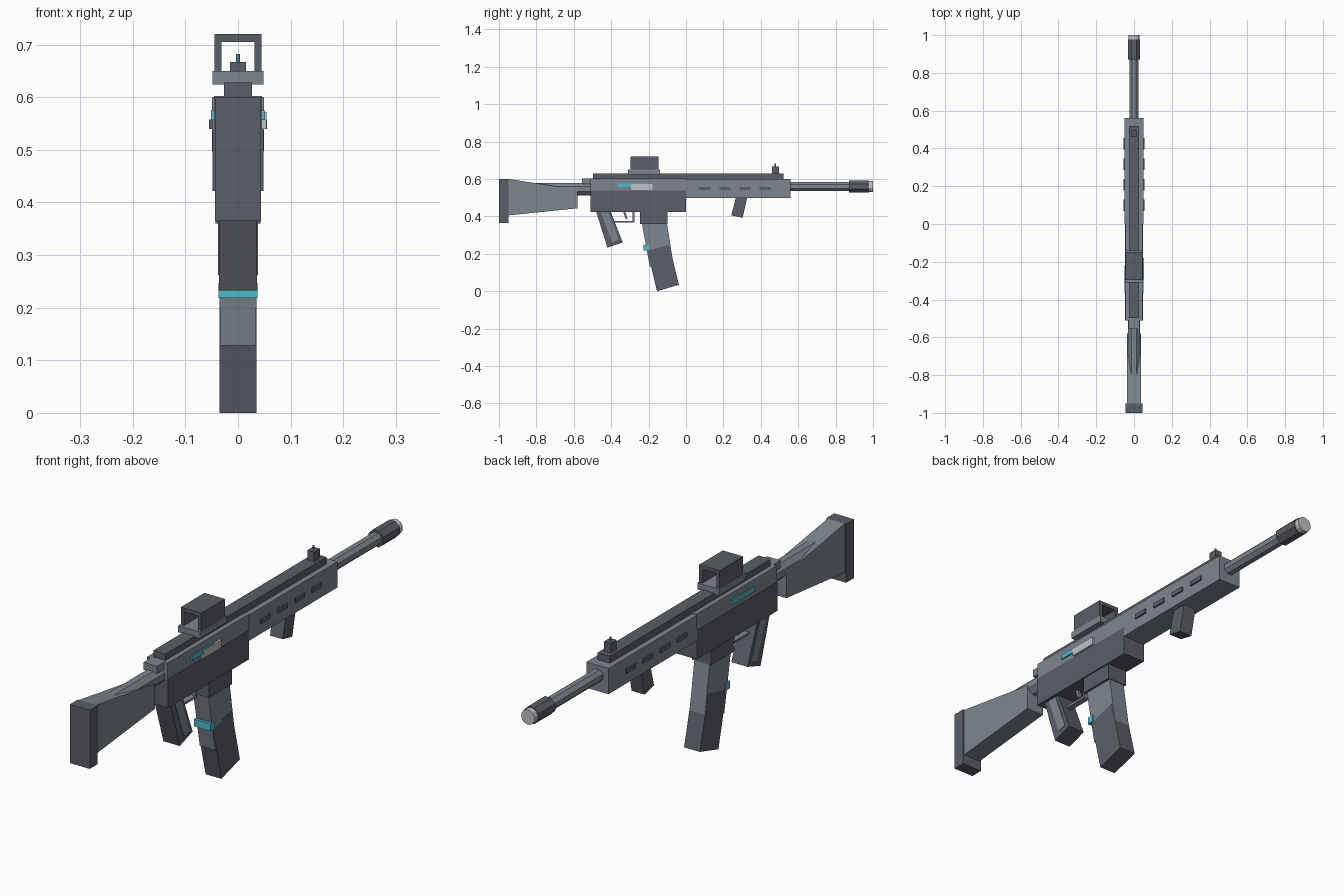
import bpy
import bmesh
import math
from mathutils import Matrix

default = bpy.data.objects.get("Cube")
if default:
    bpy.data.objects.remove(default, do_unlink=True)


def material(name, color):
    mat = bpy.data.materials.new(name)
    mat.use_nodes = True
    rgba = (*color, 1.0)
    mat.diffuse_color = rgba
    mat.node_tree.nodes["Principled BSDF"].inputs["Base Color"].default_value = rgba
    return mat


steel = material("blue grey steel", (0.21, 0.24, 0.275))
dark = material("dark grey polymer", (0.105, 0.112, 0.135))
bright = material("bright metal", (0.53, 0.54, 0.55))
cyan = material("cyan accent", (0.08, 0.50, 0.60))


def finish(name, bm, mat):
    bmesh.ops.recalc_face_normals(bm, faces=bm.faces)
    mesh = bpy.data.meshes.new(name)
    bm.to_mesh(mesh)
    bm.free()
    mesh.materials.append(mat)
    obj = bpy.data.objects.new(name, mesh)
    bpy.context.collection.objects.link(obj)
    return obj


def prism(name, outline, x_range, mat):
    """Extrude a side outline of (y, z) points across the x range."""
    bm = bmesh.new()
    left, right = x_range
    face = bm.faces.new([bm.verts.new((left, y, z)) for y, z in outline])
    moved = bmesh.ops.extrude_face_region(bm, geom=[face])["geom"]
    verts = [v for v in moved if isinstance(v, bmesh.types.BMVert)]
    bmesh.ops.translate(bm, verts=verts, vec=(right - left, 0, 0))
    return finish(name, bm, mat)


def sym(half):
    return (-half, half)


def box(name, y, z, x_range, mat):
    outline = [(y[0], z[0]), (y[1], z[0]), (y[1], z[1]), (y[0], z[1])]
    return prism(name, outline, x_range, mat)


def tube(name, y, height, radius, sides, mat):
    """Faceted cylinder along y with a flat facet on top."""
    bm = bmesh.new()
    bmesh.ops.create_cone(bm, cap_ends=True, segments=sides, radius1=radius,
                          radius2=radius, depth=y[1] - y[0])
    spin = Matrix.Rotation(math.pi / sides, 4, "Z")
    lay = Matrix.Rotation(math.pi / 2, 4, "X")
    place = Matrix.Translation((0, sum(y) / 2, height))
    bm.transform(place @ lay @ spin)
    return finish(name, bm, mat)


# Stock and buffer tube
box("butt_pad", (-1.0, -0.95), (0.365, 0.60), sym(0.044), dark)
prism("stock", [(-0.95, 0.405), (-0.58, 0.443), (-0.58, 0.543), (-0.95, 0.60)],
      sym(0.038), steel)
tube("buffer_tube", (-0.85, -0.48), 0.545, 0.035, 8, steel)
box("charging_handle", (-0.555, -0.50), (0.572, 0.602), sym(0.03), steel)

# Receiver, handguard and rail
box("upper_receiver", (-0.51, 0.0), (0.535, 0.602), sym(0.046), steel)
box("lower_receiver", (-0.51, 0.0), (0.422, 0.537), sym(0.048), dark)
box("handguard", (0.0, 0.56), (0.497, 0.60), sym(0.049), steel)
box("top_rail", (-0.497, 0.52), (0.595, 0.628), sym(0.027), dark)

# Receiver details and handguard vents
box("ejection_port", (-0.295, -0.18), (0.54, 0.572), (0.04, 0.054), bright)
box("cyan_strip", (-0.365, -0.22), (0.557, 0.575), sym(0.051), cyan)
for side, label in ((-1, "right"), (1, "left")):
    for i in range(4):
        start = 0.07 + 0.108 * i
        box(f"vent_{label}_{i + 1}", (start, start + 0.06), (0.54, 0.558),
            sorted((side * 0.045, side * 0.055)), dark)

# Barrel and muzzle
tube("barrel", (0.54, 0.90), 0.56, 0.026, 8, steel)
tube("muzzle_brake", (0.872, 0.978), 0.56, 0.035, 8, dark)
tube("muzzle_tip", (0.96, 1.0), 0.56, 0.030, 12, bright)

# Optic: base plate and open hood
box("optic_base", (-0.31, -0.14), (0.624, 0.65), sym(0.048), steel)
hood_y = (-0.297, -0.148)
box("optic_hood_top", hood_y, (0.705, 0.72), sym(0.045), dark)
for side, label in ((-1, "right"), (1, "left")):
    box(f"optic_hood_{label}", hood_y, (0.648, 0.706),
        sorted((side * 0.031, side * 0.045)), dark)

# Front sight with upright pin
box("front_sight", (0.46, 0.496), (0.625, 0.667), sym(0.015), dark)
bm = bmesh.new()
bmesh.ops.create_cone(bm, cap_ends=True, segments=8, radius1=0.004, radius2=0.004,
                      depth=0.025, matrix=Matrix.Translation((0, 0.478, 0.67)))
finish("front_sight_pin", bm, cyan)

# Pistol grip with side panels, trigger and guard
prism("pistol_grip", [(-0.482, 0.43), (-0.405, 0.43), (-0.338, 0.26), (-0.42, 0.233)],
      sym(0.036), dark)
prism("grip_panels", [(-0.455, 0.42), (-0.415, 0.42), (-0.36, 0.275), (-0.395, 0.262)],
      sym(0.038), steel)
box("trigger_guard_bottom", (-0.39, -0.275), (0.366, 0.375), sym(0.012), steel)
box("trigger_guard_front", (-0.285, -0.275), (0.37, 0.425), sym(0.012), steel)
prism("trigger", [(-0.338, 0.43), (-0.326, 0.43), (-0.312, 0.388), (-0.322, 0.385)],
      sym(0.007), steel)

# Magazine well and curved magazine
box("magazine_well", (-0.245, -0.098), (0.36, 0.43), sym(0.043), dark)
prism("magazine_upper", [(-0.237, 0.37), (-0.103, 0.37), (-0.068, 0.15), (-0.193, 0.128)],
      sym(0.034), steel)
prism("magazine_lower", [(-0.155, 0.0), (-0.038, 0.034), (-0.09, 0.247), (-0.207, 0.216)],
      sym(0.035), dark)
box("magazine_band", (-0.226, -0.198), (0.218, 0.247), sym(0.037), cyan)

# Angled foregrip
prism("foregrip", [(0.268, 0.505), (0.328, 0.505), (0.303, 0.392), (0.242, 0.405)],
      sym(0.028), dark)
